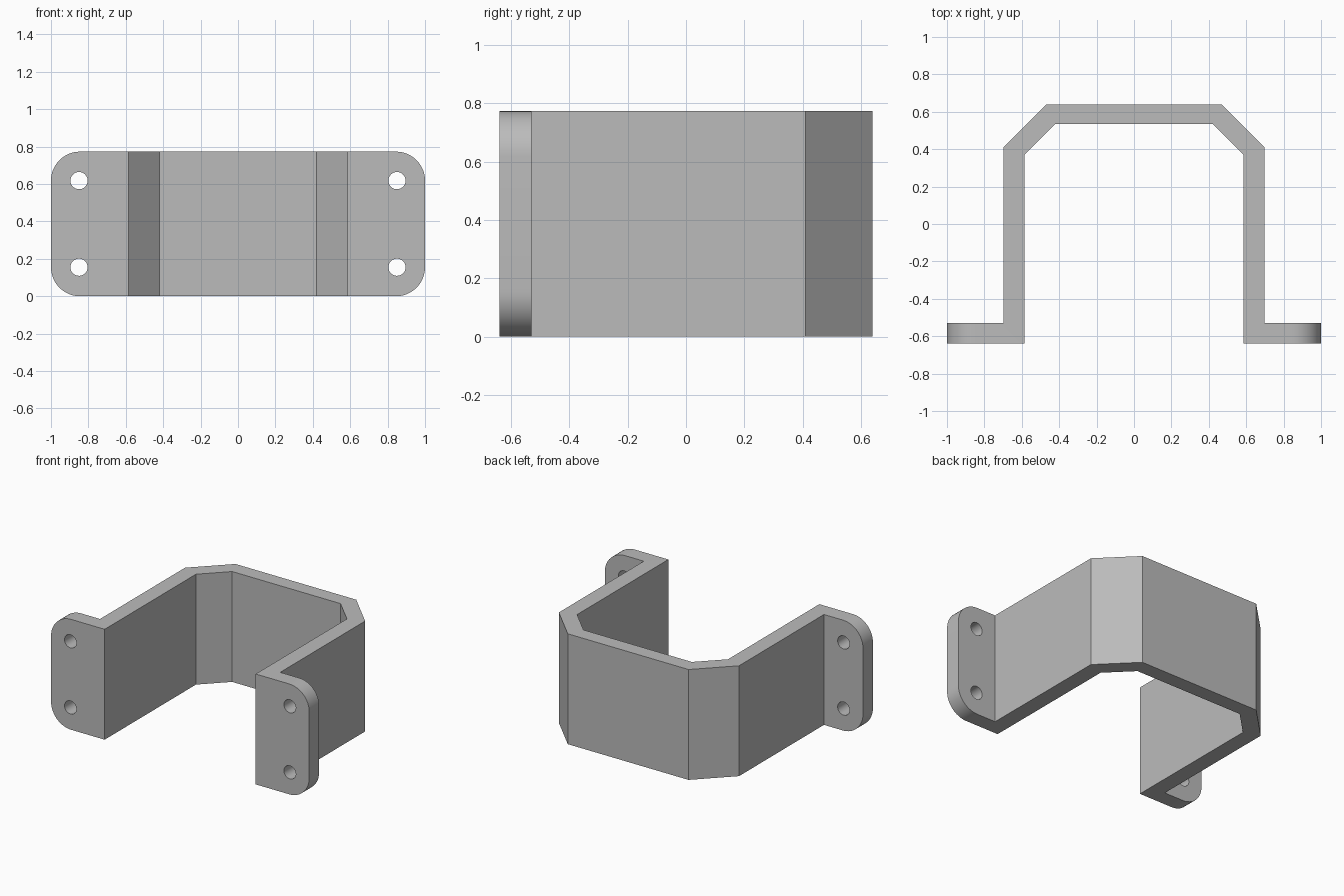
import bpy, bmesh
from math import pi

cube = bpy.data.objects.get("Cube")
if cube:
    bpy.data.objects.remove(cube, do_unlink=True)

HEIGHT, CORNER, HOLE = 0.773, 0.155, 0.046

grey = bpy.data.materials.new("plain grey")
grey.use_nodes = True
colour = (0.5, 0.5, 0.5, 1)
grey.diffuse_color = colour
grey.node_tree.nodes["Principled BSDF"].inputs["Base Color"].default_value = colour

# Half outline of the strap, from the outer back round the flange to the inner back
half = [(0.468, 0.64), (0.698, 0.41), (0.698, -0.53), (1, -0.53),
        (1, -0.64), (0.585, -0.64), (0.585, 0.37), (0.42, 0.535)]
outline = half + [(-x, y) for x, y in reversed(half)]

# Extrude the outline upward
bm = bmesh.new()
face = bm.faces.new([bm.verts.new((x, y, 0)) for x, y in outline])
top = bmesh.ops.extrude_face_region(bm, geom=[face])["geom"]
bmesh.ops.translate(bm, vec=(0, 0, HEIGHT),
                    verts=[g for g in top if isinstance(g, bmesh.types.BMVert)])

# Round the outer corners of the flanges
corners = [e for e in bm.edges if all(abs(v.co.x) > 0.99 for v in e.verts)
           and abs(e.verts[0].co.z - e.verts[1].co.z) < 0.01]
bmesh.ops.bevel(bm, geom=corners, offset=CORNER, segments=12,
                profile=0.5, affect='EDGES')
bmesh.ops.recalc_face_normals(bm, faces=bm.faces)
mesh = bpy.data.meshes.new("bracket")
bm.to_mesh(mesh)
bm.free()
mesh.materials.append(grey)
bracket = bpy.data.objects.new("bracket", mesh)
bpy.context.collection.objects.link(bracket)

# Drill the four screw holes
for x in (-0.85, 0.85):
    for z in (CORNER, HEIGHT - CORNER):
        bpy.ops.mesh.primitive_cylinder_add(vertices=40, radius=HOLE, depth=0.3,
                                            location=(x, -0.585, z),
                                            rotation=(pi / 2, 0, 0))
        cutter = bpy.context.object
        cutter.name = "hole_cutter"
        cutter.data.materials.append(grey)
        cutter.hide_render = True
        cutter.hide_set(True)
        cut = bracket.modifiers.new("screw_hole", 'BOOLEAN')
        cut.operation = 'DIFFERENCE'
        cut.solver = 'EXACT'
        cut.object = cutter

# Apply the holes, drop the cutters and smooth the rounded faces
bpy.ops.object.select_all(action='DESELECT')
bracket.select_set(True)
bpy.context.view_layer.objects.active = bracket
cutters = [m.object for m in bracket.modifiers]
for name in [m.name for m in bracket.modifiers]:
    bpy.ops.object.modifier_apply(modifier=name)
for cutter in cutters:
    bpy.data.objects.remove(cutter, do_unlink=True)
bpy.ops.object.shade_smooth_by_angle(angle=pi / 6)
